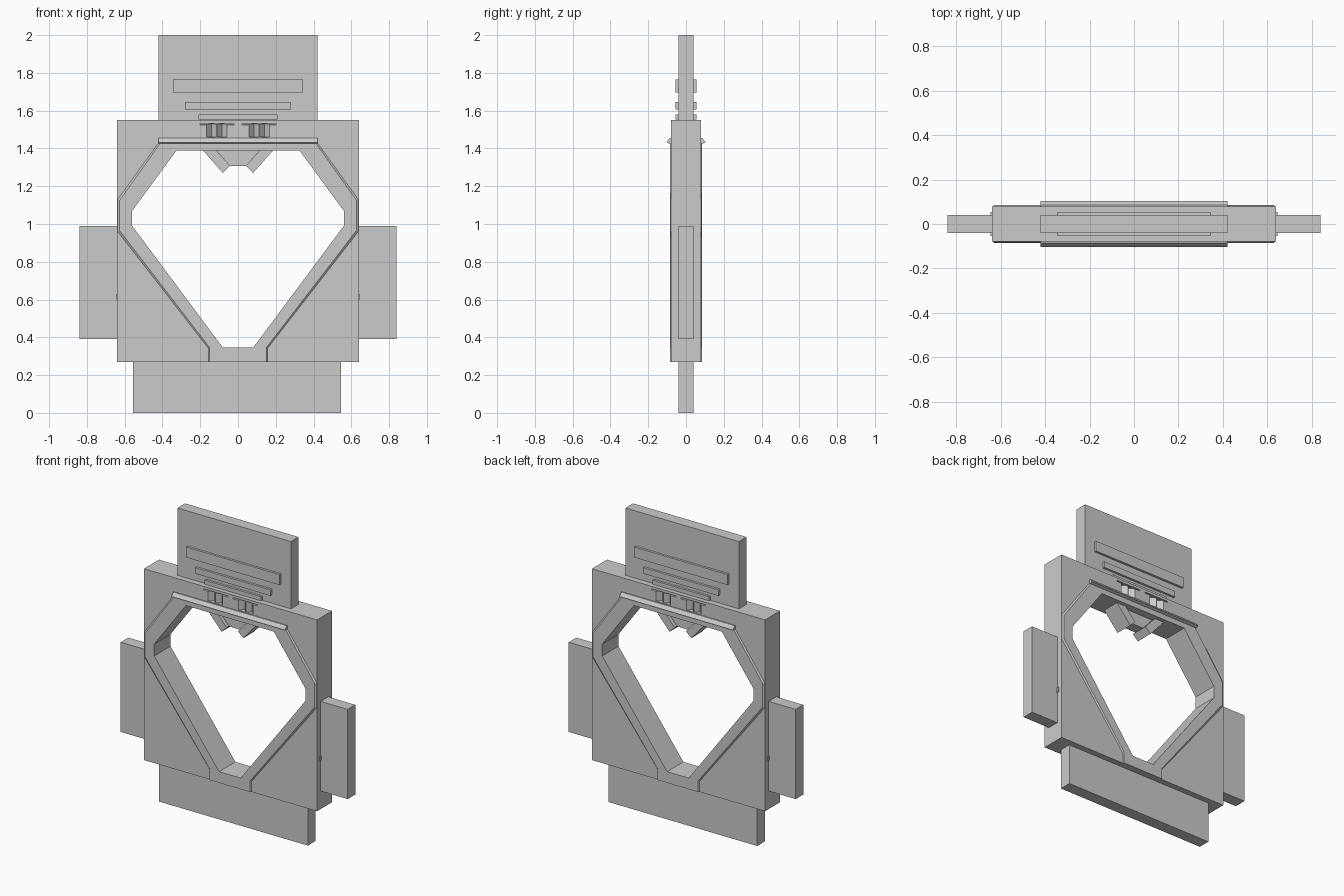
import bpy
import bmesh

cube = bpy.data.objects.get("Cube")
if cube:
    bpy.data.objects.remove(cube, do_unlink=True)


def loft(name, rings):
    """Bridge a stack of closed rings of 3D points and cap both ends."""
    bm = bmesh.new()
    loops = [[bm.verts.new(p) for p in ring] for ring in rings]
    count = len(loops[0])
    for a, b in zip(loops, loops[1:]):
        for i in range(count):
            j = (i + 1) % count
            bm.faces.new((a[i], a[j], b[j], b[i]))
    bm.faces.new(loops[0][::-1])
    bm.faces.new(loops[-1])
    bmesh.ops.recalc_face_normals(bm, faces=bm.faces)
    mesh = bpy.data.meshes.new(name)
    bm.to_mesh(mesh)
    bm.free()
    obj = bpy.data.objects.new(name, mesh)
    bpy.context.collection.objects.link(obj)
    return obj


def slab(name, outline, depth):
    """Extrude an x-z outline through the thickness of the model."""
    return loft(name, [[(x, y, z) for x, z in outline] for y in (-depth, depth)])


def box(name, x0, x1, z0, z1, depth):
    return slab(name, [(x0, z0), (x1, z0), (x1, z1), (x0, z1)], depth)


def mirrored(half):
    return half + [(-x, z) for x, z in reversed(half)]


def combine(target, tool, operation):
    mod = target.modifiers.new(operation.title(), "BOOLEAN")
    mod.operation = operation
    mod.solver = "EXACT"
    mod.object = tool
    bpy.context.view_layer.objects.active = target
    bpy.ops.object.modifier_apply(modifier=mod.name)
    bpy.data.objects.remove(tool, do_unlink=True)


# Main plate with a raised, chamfered band around the opening
frame = box("frame", -0.64, 0.64, 0.27, 1.55, 0.079)
base = mirrored([(0.155, 0.27), (0.155, 0.34), (0.637, 0.96), (0.637, 1.13), (0.42, 1.43)])
crest = mirrored([(0.15, 0.27), (0.15, 0.345), (0.627, 0.965), (0.627, 1.125), (0.41, 1.43)])
levels = [(-0.086, crest), (-0.079, base), (0.079, base), (0.086, crest)]
band = loft("band", [[(x, y, z) for x, z in ring] for y, ring in levels])
combine(frame, band, "UNION")

# Eight-sided opening
opening = mirrored([(0.08, 0.345), (0.56, 0.99), (0.56, 1.07), (0.325, 1.39)])
combine(frame, slab("opening_cutter", opening, 0.3), "DIFFERENCE")

# Small vertical V notches under a shallow slot, on both faces
for face in (-1, 1):
    out, deep, shallow = face * 0.1, face * 0.05, face * 0.069
    for x in (-0.14, -0.085, 0.085, 0.14):
        tri = [(x - 0.045, out), (x + 0.045, out), (x, deep)]
        cutter = loft("notch_cutter", [[(px, py, z) for px, py in tri] for z in (1.46, 1.53)])
        combine(frame, cutter, "DIFFERENCE")
    for side in (-1, 1):
        ends = (side * 0.02, side * 0.2)
        ring = [(out, 1.522), (shallow, 1.527), (shallow, 1.532), (out, 1.535)]
        cutter = loft("slot_cutter", [[(x, y, z) for y, z in ring] for x in ends])
        combine(frame, cutter, "DIFFERENCE")

# Wedge-shaped brow ledge on each face
for face, name in ((-1, "front_ledge"), (1, "back_ledge")):
    ring = [(0.07, 1.425), (0.086, 1.425), (0.104, 1.432), (0.086, 1.455), (0.07, 1.455)]
    loft(name, [[(x, face * y, z) for y, z in ring] for x in (-0.42, 0.42)])

# Outer plates
box("top_plate", -0.42, 0.42, 1.55, 2.0, 0.04)
box("bottom_plate", -0.555, 0.545, 0.0, 0.27, 0.04)
for side, name in ((1, "left"), (-1, "right")):
    box(name + "_plate", side * 0.64, side * 0.84, 0.39, 0.99, 0.04)
    box(name + "_nub", side * 0.63, side * 0.647, 0.6, 0.63, 0.055)

    # Slanted fang hanging into the opening
    fang = [(0.19, 1.395), (0.08, 1.27), (0.042, 1.308), (0.12, 1.395)]
    slab(name + "_fang", [(side * x, z) for x, z in fang], 0.06)

# Web between the fangs
slab("fang_web", mirrored([(0.042, 1.307), (0.118, 1.395)]), 0.035)

# Raised ribs on both faces of the top plate
for name, half, low, high in (("upper_rib", 0.345, 1.695, 1.765),
                              ("middle_rib", 0.28, 1.605, 1.645),
                              ("lower_rib", 0.21, 1.553, 1.58)):
    box(name, -half, half, low, high, 0.055)
